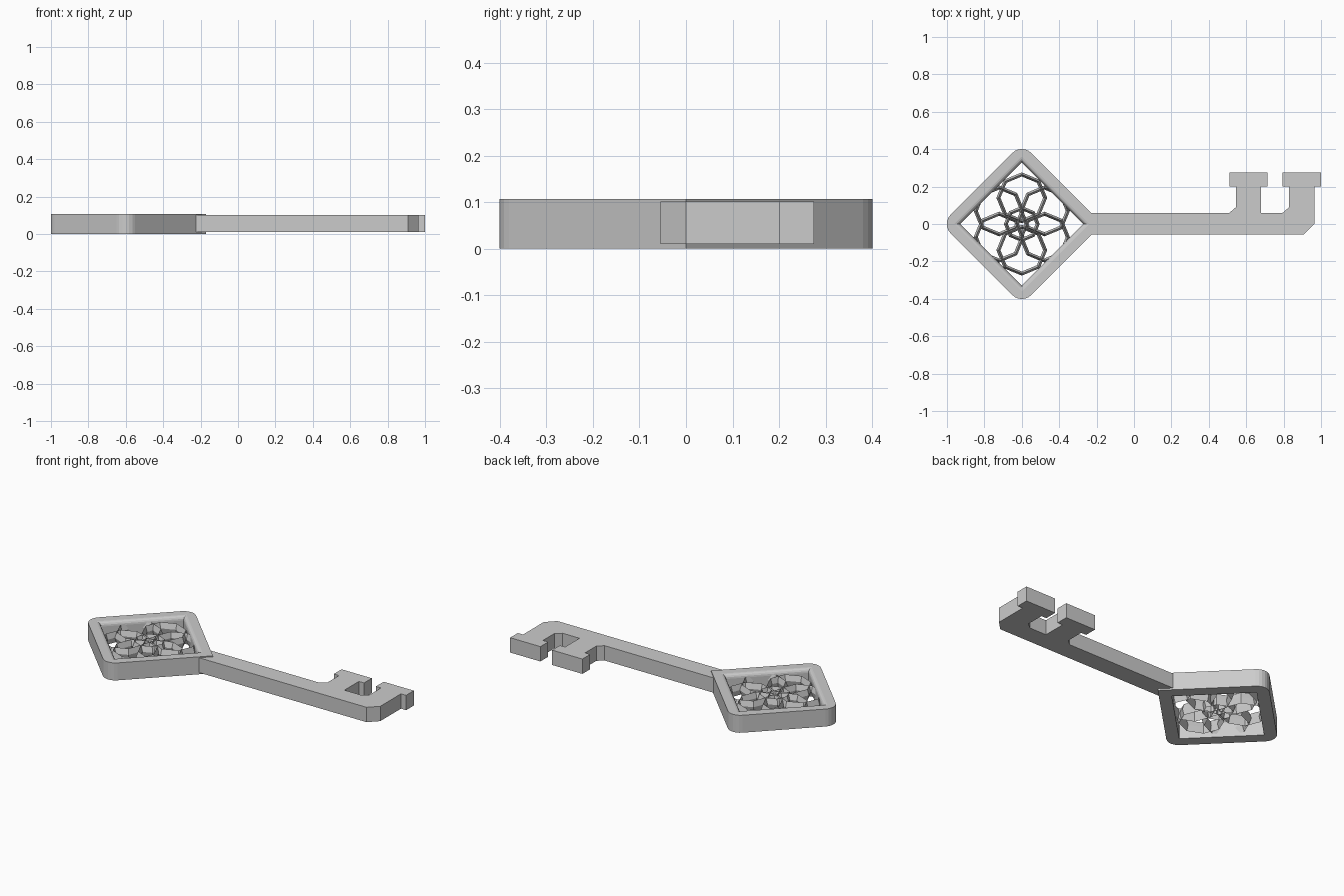
import bpy, bmesh
from math import sin, cos, pi, radians

if "Cube" in bpy.data.objects:
    bpy.data.objects.remove(bpy.data.objects["Cube"])

CX = -0.6  # centre of the diamond bow


def make(name, verts, faces):
    me = bpy.data.meshes.new(name)
    me.from_pydata(verts, [], faces)
    bm = bmesh.new()
    bm.from_mesh(me)
    bmesh.ops.recalc_face_normals(bm, faces=bm.faces)
    bm.to_mesh(me)
    bm.free()
    ob = bpy.data.objects.new(name, me)
    bpy.context.collection.objects.link(ob)
    return ob


def loft_closed(name, loops):
    """Join a cycle of equal-length loops into a closed tube."""
    n, m = len(loops[0]), len(loops)
    faces = [(a * n + i, a * n + (i + 1) % n,
              (a + 1) % m * n + (i + 1) % n, (a + 1) % m * n + i)
             for a in range(m) for i in range(n)]
    return make(name, [v for lp in loops for v in lp], faces)


# Diamond frame: outer corners rounded except where the shaft joins
def diamond(half, z, radius):
    pts = []
    for k in range(4):
        r = 0 if k == 0 else radius
        d = half - r * 2 ** 0.5
        for j in range(7):
            a = k * pi / 2 + radians(-45 + 15 * j)
            e = 0.0004 * (j - 3) if r == 0 else 0
            c = k * pi / 2
            pts.append((CX + d * cos(c) + r * cos(a) - abs(e),
                        d * sin(c) + r * sin(a) + e, z))
    return pts


loops = [diamond(0.43, 0, 0.07), diamond(0.43, 0.107, 0.07)]
for i in range(5):
    t = i / 4 * pi / 2
    loops.append(diamond(0.33 + 0.03 * (1 - sin(t)), 0.082 + 0.025 * cos(t), 0.002))
loops.append(diamond(0.33, 0, 0.002))
loft_closed("bow_frame", loops)


# Faceted filigree rings inside the frame
def ring(name, x, y, r, turn=0.0, n=8):
    section = [(-0.011, 0.054), (0, 0.088), (0.011, 0.054), (0, 0.02)]
    lps = [[(x + (r + o) * cos(turn + 2 * pi * i / n),
             y + (r + o) * sin(turn + 2 * pi * i / n), z) for i in range(n)]
           for o, z in section]
    loft_closed(name, lps)


ring("filigree_centre", CX, 0, 0.085)
for k in range(6):
    a = pi / 6 + k * pi / 3
    ring(f"filigree_petal_{k}", CX + 0.14 * cos(a), 0.14 * sin(a), 0.125)

# Shaft with two T-shaped teeth
outline = [(-0.235, -0.055), (0.91, -0.055), (0.965, 0), (0.965, 0.2), (1, 0.2),
           (1, 0.275), (0.795, 0.275), (0.795, 0.2), (0.83, 0.2), (0.83, 0.09),
           (0.795, 0.06), (0.68, 0.06), (0.68, 0.2), (0.715, 0.2), (0.715, 0.275),
           (0.51, 0.275), (0.51, 0.2), (0.545, 0.2), (0.545, 0.09), (0.51, 0.06),
           (-0.235, 0.06)]
n = len(outline)
make("shaft_and_teeth",
     [(x, y, z) for z in (0.01, 0.101) for x, y in outline],
     [tuple(range(n)), tuple(range(n, 2 * n))] +
     [(i, (i + 1) % n, n + (i + 1) % n, n + i) for i in range(n)])
